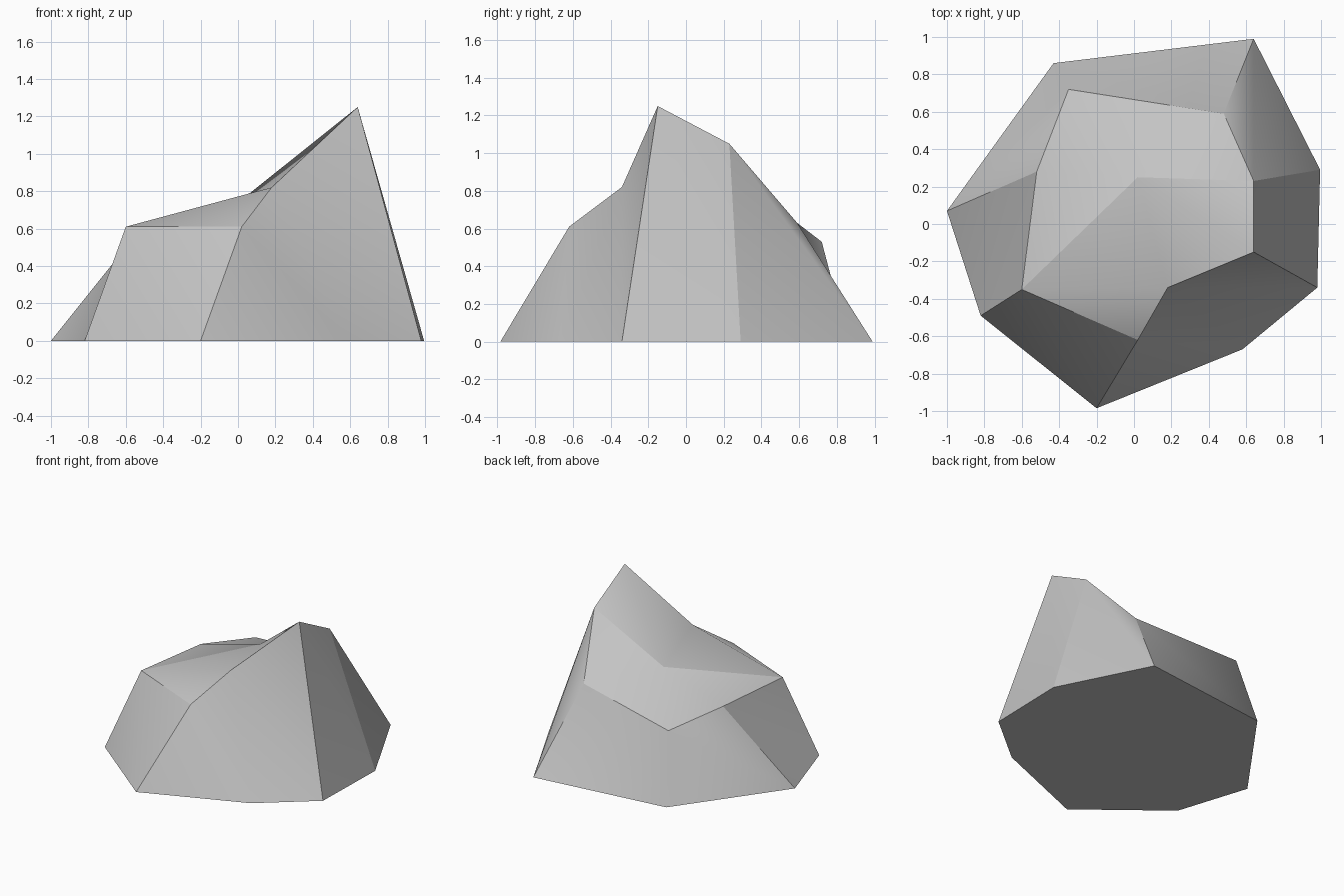
import bpy, bmesh

cube = bpy.data.objects.get("Cube")
if cube:
    bpy.data.objects.remove(cube, do_unlink=True)

# Single stone colour
stone = bpy.data.materials.new("stone_grey")
stone.use_nodes = True
colour = (0.55, 0.55, 0.55, 1)
stone.diffuse_color = colour
stone.node_tree.nodes["Principled BSDF"].inputs["Base Color"].default_value = colour

# Outline on the ground, counter-clockwise from the left tip
base = [(-1, .07), (-.82, -.49), (-.2, -.985), (.58, -.67),
        (.98, -.34), (.995, .29), (.64, .99), (-.43, .86)]
# Rim of the broken top, matching the ground outline
rim = [(-.52, .28, .6), (-.6, -.35, .61), (.02, -.62, .61), (.18, -.34, .82),
       (.64, -.15, 1.25), (.64, .23, 1.05), (.48, .59, .63), (-.35, .72, .53)]

bm = bmesh.new()
b = [bm.verts.new((x, y, 0)) for x, y in base]
r = [bm.verts.new(p) for p in rim]
crown = bm.verts.new((.02, .25, .755))
patch = {}


def add(name, *verts):
    """Add a face to a named smooth patch."""
    face = bm.faces.new(verts)
    face.smooth = True
    patch[face] = name


# Underside
add("underside", *reversed(b))

# Side facets, each split along a diagonal; some share one smooth patch
sides = ["left", "front_left", "front", "front",
         "right", "back_right", "back", "back"]
for i, name in enumerate(sides):
    j = (i + 1) % len(b)
    add(name, b[i], b[j], r[i])
    add(name, b[j], r[j], r[i])

# Back slope of the top
for i, j in ((5, 6), (6, 7), (7, 0), (0, 1)):
    add("top_back", crown, r[i], r[j])

# Front hollow of the top
for i, j in ((3, 4), (4, 5), (1, 3)):
    add("top_front", crown, r[i], r[j])
add("top_front", r[1], r[2], r[3])

# Keep creases between patches sharp
for edge in bm.edges:
    edge.smooth = len({patch[f] for f in edge.link_faces}) == 1

mesh = bpy.data.meshes.new("rock")
bm.to_mesh(mesh)
bm.free()
mesh.materials.append(stone)
rock = bpy.data.objects.new("rock", mesh)
bpy.context.collection.objects.link(rock)
